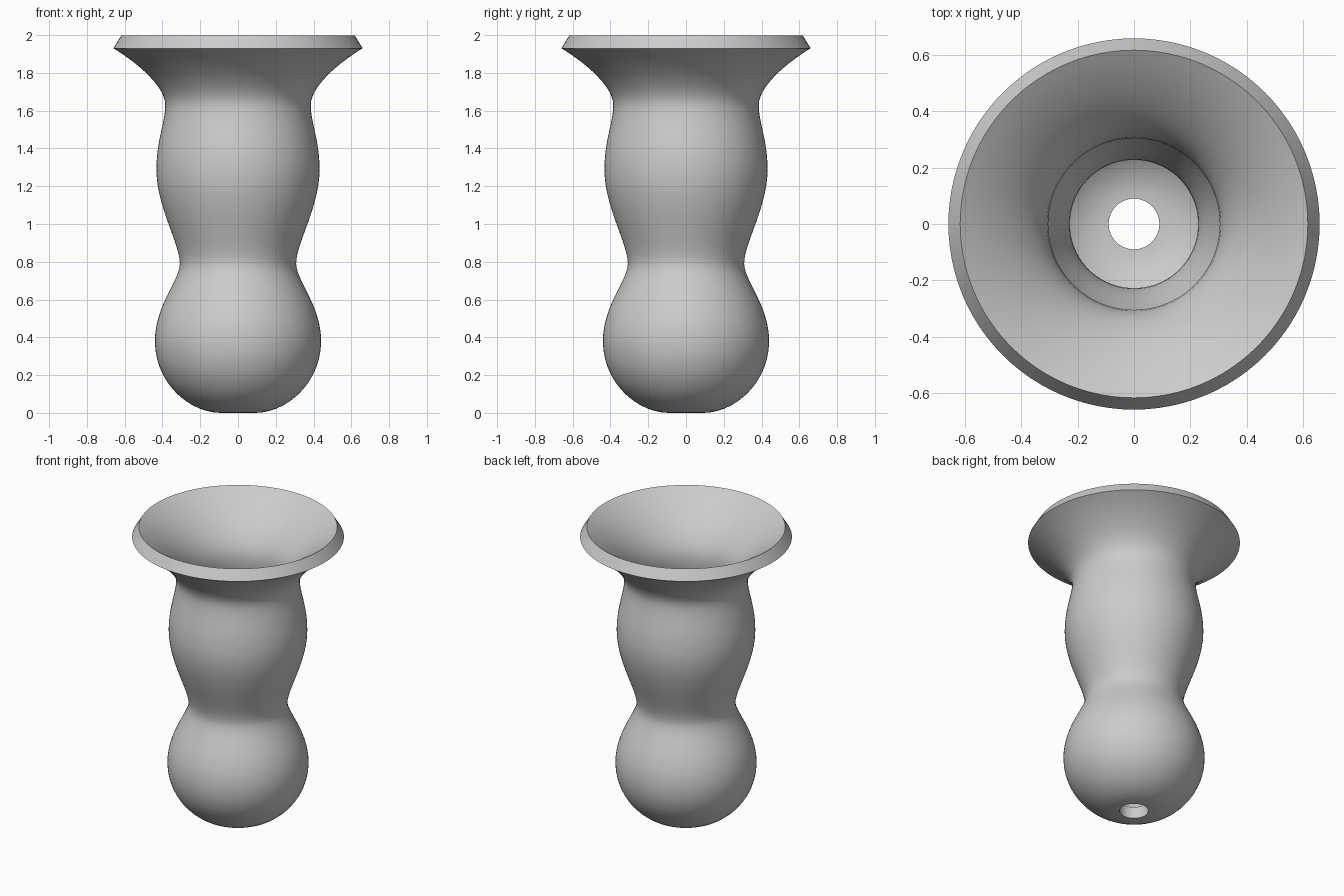
import bpy, bmesh, math
from mathutils import Vector
from mathutils.geometry import interpolate_bezier

cube = bpy.data.objects.get("Cube")
if cube:
    bpy.data.objects.remove(cube)

WALL = 0.08
STEPS = 14
SIDES = 96

# Outer profile knots: (radius, height), tangent direction, handle in, handle out
knots = [
    ((0.09, 0.0), (1, 0), 0, 0.17),
    ((0.44, 0.38), (0, 1), 0.22, 0.19),
    ((0.308, 0.79), (0, 1), 0.09, 0.11),
    ((0.432, 1.29), (0, 1), 0.2, 0.15),
    ((0.385, 1.63), (0, 1), 0.09, 0.1),
    ((0.66, 1.93), (0.86, 0.51), 0.14, 0),
]


def outer_profile():
    points = []
    for (a, ta, _, out), (b, tb, inn, _) in zip(knots, knots[1:]):
        a, b = Vector(a), Vector(b)
        curve = interpolate_bezier(a, a + Vector(ta) * out, b - Vector(tb) * inn, b, STEPS)
        points += curve[:-1]
    return [p.to_2d() for p in points] + [b.to_2d()]


def inner_profile(outer):
    # Offset each point inward by the wall thickness
    inner = []
    for i, p in enumerate(outer):
        t = (outer[min(i + 1, len(outer) - 1)] - outer[max(i - 1, 0)]).normalized()
        inner.append(p + Vector((-t.y, t.x)) * WALL)
    inner[0] = Vector((outer[0].x, WALL))
    return inner


# Hollow vase: closed wall section spun around z
outer = outer_profile()
section = outer + inner_profile(outer)[::-1]
bm = bmesh.new()
verts = [bm.verts.new((p.x, 0, p.y)) for p in section]
edges = [bm.edges.new((verts[i - 1], verts[i])) for i in range(len(verts))]
bmesh.ops.spin(bm, geom=verts + edges, cent=(0, 0, 0), axis=(0, 0, 1),
               angle=math.tau, steps=SIDES, use_merge=True)
bmesh.ops.remove_doubles(bm, verts=bm.verts, dist=0.0001)
bmesh.ops.recalc_face_normals(bm, faces=bm.faces)
mesh = bpy.data.meshes.new("vase")
bm.to_mesh(mesh)
bm.free()

vase = bpy.data.objects.new("vase", mesh)
bpy.context.collection.objects.link(vase)

# Plain grey clay
clay = bpy.data.materials.new("grey clay")
clay.use_nodes = True
grey = (0.6, 0.6, 0.6, 1)
clay.diffuse_color = grey
clay.node_tree.nodes["Principled BSDF"].inputs["Base Color"].default_value = grey
mesh.materials.append(clay)

bpy.ops.object.select_all(action="DESELECT")
vase.select_set(True)
bpy.context.view_layer.objects.active = vase
bpy.ops.object.shade_smooth_by_angle(angle=math.radians(35))
